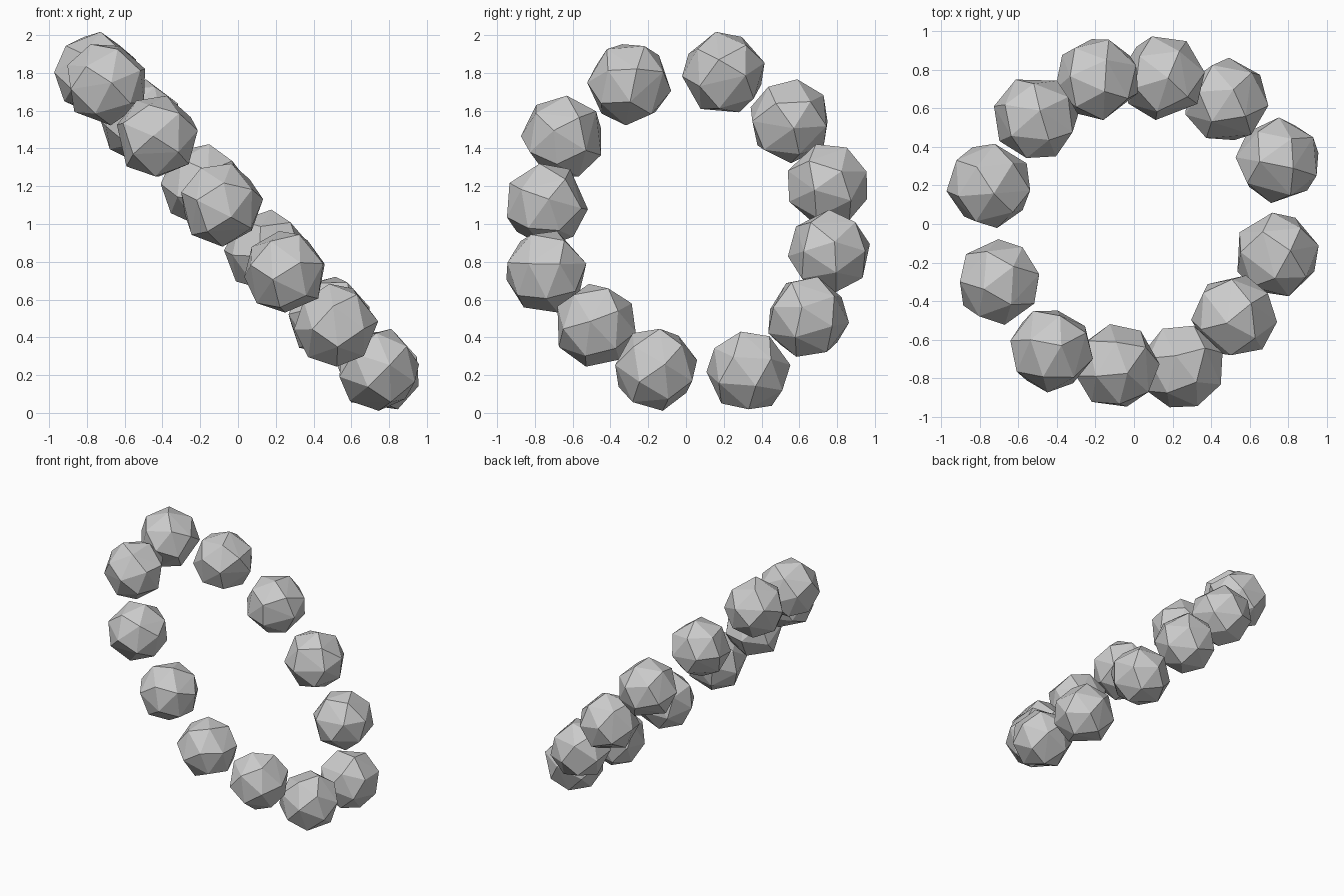
import bpy, bmesh, math
from mathutils import Matrix, Vector

cube = bpy.data.objects.get("Cube")
if cube:
    bpy.data.objects.remove(cube, do_unlink=True)

BEAD_RADIUS = 0.225
CORNERS = 20

# Single matte grey for every bead
grey = bpy.data.materials.new("stone grey")
grey.use_nodes = True
colour = (0.6, 0.6, 0.6, 1)
grey.diffuse_color = colour
grey.node_tree.nodes["Principled BSDF"].inputs["Base Color"].default_value = colour


def faceted_bead_mesh():
    """Flat-faced ball: hull of points spread evenly over a sphere."""
    bm = bmesh.new()
    golden = math.pi * (3 - math.sqrt(5))
    for i in range(CORNERS):
        height = 1 - (2 * i + 1) / CORNERS
        ring = math.sqrt(1 - height * height)
        direction = Vector((ring * math.cos(i * golden), ring * math.sin(i * golden), height))
        bm.verts.new(direction * BEAD_RADIUS)
    bmesh.ops.convex_hull(bm, input=bm.verts[:])
    bmesh.ops.recalc_face_normals(bm, faces=bm.faces[:])
    mesh = bpy.data.meshes.new("faceted_bead")
    bm.to_mesh(mesh)
    bm.free()
    mesh.materials.append(grey)
    return mesh


# Bead positions around the ring, seen from above
ring_points = [
    (0.75, 0.33), (0.48, 0.64), (0.15, 0.76), (-0.19, 0.75),
    (-0.51, 0.55), (-0.75, 0.2), (-0.7, -0.3), (-0.43, -0.65),
    (-0.09, -0.74), (0.25, -0.74), (0.52, -0.48), (0.74, -0.16),
]

# The ring lies in a plane that slopes down toward +x
bead_mesh = faceted_bead_mesh()
axis = Vector((1, 0, 1)).normalized()
for number, (x, y) in enumerate(ring_points, 1):
    bead = bpy.data.objects.new(f"ring_bead_{number}", bead_mesh)
    bpy.context.collection.objects.link(bead)
    spin = Matrix.Rotation(math.atan2(y, x), 4, axis)
    bead.matrix_world = Matrix.Translation((x, y, 1.01 - 1.05 * x)) @ spin
